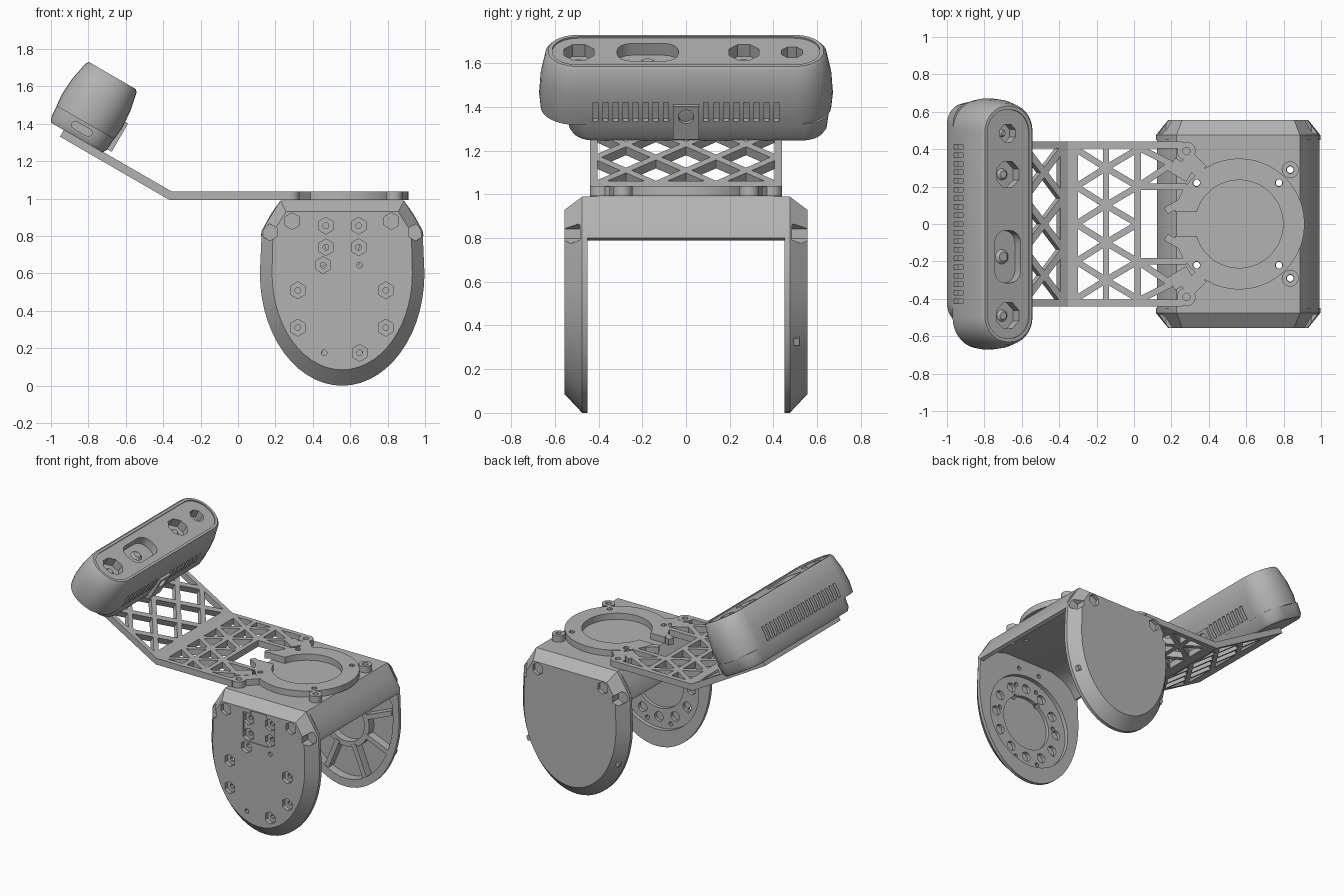
import bpy, bmesh
from math import sin, cos, pi, radians
from mathutils import Matrix, Vector

if "Cube" in bpy.data.objects:
    bpy.data.objects.remove(bpy.data.objects["Cube"], do_unlink=True)

grey = bpy.data.materials.new("matte grey")
grey.use_nodes = True
grey.diffuse_color = (0.45, 0.45, 0.45, 1)
grey.node_tree.nodes["Principled BSDF"].inputs["Base Color"].default_value = grey.diffuse_color

# Working frames: local x, y is the profile plane, local z the extrusion
UP = Matrix.Identity(4)
FRONT = Matrix(((1, 0, 0, 0), (0, 0, -1, 0), (0, 1, 0, 0), (0, 0, 0, 1)))
BACK = Matrix(((1, 0, 0, 0), (0, 0, 1, 0), (0, 1, 0, 0), (0, 0, 0, 1)))
SIDE = Matrix(((0, 0, 1, 0), (1, 0, 0, 0), (0, 1, 0, 0), (0, 0, 0, 1)))
TILT = Matrix.Rotation(radians(30), 4, 'Y')
CX = 0.557


def loft(bm, frame, rings, closed=False):
    """Skin a list of (profile, depth) rings."""
    rows = [[bm.verts.new(frame @ Vector((x, y, d))) for x, y in pts] for pts, d in rings]
    pairs = list(zip(rows, rows[1:])) + ([(rows[-1], rows[0])] if closed else [])
    for a, b in pairs:
        for i in range(len(a)):
            j = (i + 1) % len(a)
            bm.faces.new((a[i], a[j], b[j], b[i]))
    if not closed:
        bm.faces.new(rows[0])
        bm.faces.new(rows[-1])
    return bm


def prism(bm, frame, pts, d0, d1):
    return loft(bm, frame, [(pts, d0), (pts, d1)])


def circle(x, y, r, n=32):
    return [(x + r * cos(2 * pi * (i + .5) / n), y + r * sin(2 * pi * (i + .5) / n)) for i in range(n)]


def rect(x0, x1, y0, y1):
    return [(x0, y0), (x1, y0), (x1, y1), (x0, y1)]


def rounded(x, y, a, b, r, n=8):
    pts = []
    for k, (sx, sy) in enumerate(((1, 1), (-1, 1), (-1, -1), (1, -1))):
        for i in range(n + 1):
            t = (k + i / n) * pi / 2
            pts.append((x + sx * (a - r) + r * cos(t), y + sy * (b - r) + r * sin(t)))
    return pts


def tube(bm, frame, x, y, r, hole, d0, d1, n=32):
    out, inn = circle(x, y, r, n), circle(x, y, hole, n)
    return loft(bm, frame, [(out, d0), (out, d1), (inn, d1), (inn, d0)], closed=True)


def beam(bm, frame, p, q, w, d0, d1):
    p, q = Vector(p), Vector(q)
    t = (q - p).normalized()
    s = Vector((-t.y, t.x)) * w / 2
    return prism(bm, frame, [p + s, p - s, q - s, q + s], d0, d1)


def make(name, bm):
    bmesh.ops.recalc_face_normals(bm, faces=bm.faces)
    mesh = bpy.data.meshes.new(name)
    bm.to_mesh(mesh)
    bm.free()
    mesh.materials.append(grey)
    ob = bpy.data.objects.new(name, mesh)
    bpy.context.collection.objects.link(ob)
    return ob


def cut(ob, bm):
    tool = make("cutter", bm)
    tool.hide_render = True
    mod = ob.modifiers.new("cut", 'BOOLEAN')
    mod.operation, mod.solver, mod.object = 'DIFFERENCE', 'EXACT', tool
    bpy.context.view_layer.objects.active = ob
    bpy.ops.object.modifier_apply(modifier=mod.name)
    bpy.data.objects.remove(tool, do_unlink=True)


def holes(frame, spots, r, d0, d1, n):
    bm = bmesh.new()
    for x, y in spots:
        prism(bm, frame, circle(x, y, r, n), d0, d1)
    return bm


# Side plates: rounded shield with a chamfered outer edge
def shield(w, h, shoulder, top, n=28):
    low = [(CX + w * cos(pi * i / n), 0.6 - h * sin(pi * i / n)) for i in range(n + 1)]
    return [(CX + top[0], top[1]), (CX + shoulder[0], shoulder[1])] + low + \
           [(CX - shoulder[0], shoulder[1]), (CX - top[0], top[1])]


rim = shield(.44, .6, (.43, .83), (.33, .99))
face = shield(.375, .515, (.37, .82), (.3, .93))
corner = [(.29, .88), (.82, .88), (.17, .82), (.95, .82)]
bolts = [(.47, .855), (.645, .855), (.47, .74), (.645, .74), (.455, .645), (.32, .51),
         (.32, .31), (.79, .51), (.79, .31), (.65, .175)]
plates = {}
for name, frame in (("front_plate", FRONT), ("back_plate", BACK)):
    plate = make(name, loft(bmesh.new(), frame, [(rim, .45), (rim, .475), (face, .555)]))
    cut(plate, holes(frame, corner[:2], .045, .53, .6, 6))
    cut(plate, holes(frame, corner[2:], .045, .485, .6, 6))
    plates[name] = plate

# Front plate: bolt pockets, shallow cable tab and round inner recess
front = plates["front_plate"]
tab = [(.43, .72), (.48, .69), (.63, .69), (.68, .74), (.68, .88), (.62, .9), (.62, .92),
       (.49, .92), (.49, .9), (.43, .9)]
cut(front, prism(bmesh.new(), FRONT, tab, .547, .6))
cut(front, prism(bmesh.new(), FRONT, circle(CX, .47, .345, 48), .4, .48))
cut(front, prism(bmesh.new(), FRONT, circle(CX, .47, .2, 48), .47, .505))
ring_spots = [(CX + .265 * cos(i * pi / 6), .47 + .265 * sin(i * pi / 6)) for i in range(12)]
cut(front, holes(FRONT, ring_spots, .035, .47, .505, 12))
cut(front, holes(FRONT, bolts, .045, .525, .6, 6))
cut(front, holes(FRONT, bolts + [(.46, .175), (.65, .645)], .016, .4, .6, 8))

# Back plate: hollow inside with hub and radial ribs
pocket = shield(.39, .54, (.385, .7), (.33, .78))
cut(plates["back_plate"], prism(bmesh.new(), BACK, pocket, .4, .515))
bm = bmesh.new()
tube(bm, BACK, CX, .48, .19, .15, .46, .52)
for i in range(8):
    t = (i + .5) * pi / 4
    d = Vector((cos(t), sin(t)))
    c = Vector((CX, .48))
    beam(bm, BACK, c + d * .17, c + d * .405, .035, .455, .52)
make("back_plate_ribs", bm)

# Bridge: arched saddle joining the plates
half = [(.33, .99), (.38, .92), (.43, .83), (.435, .8), (.41, .79), (.37, .85), (.3, .9), (.2, .93)]
arch = [(CX + x, z) for x, z in half] + [(CX - x, z) for x, z in reversed(half)]
bridge = make("bridge", prism(bmesh.new(), FRONT, arch, -.452, .452))
screws = [(x, s * y) for s in (1, -1) for x, y in ((.335, .22), (.775, .22), (.835, .29), (.28, .29))]
cut(bridge, holes(UP, screws, .018, .7, 1.1, 8))

# Mounting ring with key slot and lugs
LOW, HIGH = .992, 1.038
ring = make("mount_ring", tube(bmesh.new(), UP, CX + .005, 0, .35, .235, LOW, HIGH, 64))
cut(ring, prism(bmesh.new(), UP, rect(.18, .36, -.065, .065), .9, 1.1))
cut(ring, holes(UP, screws, .02, .9, 1.1, 8))
bm = bmesh.new()
for s in (1, -1):
    tube(bm, UP, .835, s * .29, .045, .02, LOW, HIGH, 20)
    tube(bm, UP, .28, s * .39, .05, .02, LOW, HIGH, 20)
    beam(bm, UP, (.28, s * .36), (.36, s * .28), .08, LOW, HIGH - .001)
    beam(bm, UP, (.17, s * .07), (.26, s * .12), .04, LOW, HIGH - .001)
make("ring_lugs", bm)

# Arm, flat part: side rails, cross bar and triangular lattice
bm = bmesh.new()
prism(bm, UP, rect(-.37, -.3, -.44, .44), LOW, HIGH)
for s in (1, -1):
    prism(bm, UP, rect(-.3, .26, s * .405, s * .44), LOW, HIGH)
    beam(bm, UP, (.02, s * .2), (.28, s * .2), .035, LOW, HIGH)
    beam(bm, UP, (.02, s * .2), (.2, s * .32), .035, LOW, HIGH)
    beam(bm, UP, (.02, s * .41), (.2, s * .32), .035, LOW, HIGH)
    beam(bm, UP, (.2, s * .32), (.3, s * .26), .08, LOW, HIGH)
cols = [(-.31, (-.4, -.2, 0, .2, .4)), (-.15, (-.3, -.1, .1, .3)), (.02, (-.4, -.2, 0, .2, .4))]
for (xa, ya), (xb, yb) in zip(cols, cols[1:]):
    for a in ya:
        for b in yb:
            if abs(a - b) < .12:
                beam(bm, UP, (xa, a), (xb, b), .034, LOW, HIGH)
for x in (-.15, .02):
    prism(bm, UP, rect(x - .017, x + .017, -.42, .42), LOW, HIGH)
make("arm_flat", bm)

# Arm, raised part: rails, end pad and crossed struts
bm = bmesh.new()
B, T = .677, .722
prism(bm, TILT, rect(-.87, -.82, -.44, .44), B, T)
prism(bm, TILT, rect(-1.49, -1.33, -.44, .44), B, T)
for s in (1, -1):
    prism(bm, TILT, rect(-1.34, -.81, s * .405, s * .44), B, T)
for row in range(2):
    u0 = -.85 - .24 * row
    for k in (-1, 0, 1):
        y0, y1 = k * .275 - .1375, k * .275 + .1375
        beam(bm, TILT, (u0, y0), (u0 - .24, y1), .036, B, T)
        beam(bm, TILT, (u0, y1), (u0 - .24, y0), .036, B, T)
make("arm_raised", bm)

# Sensor bar: tapered rounded body
U = -1.41
layers = [(.178, .665, .81), (.185, .672, .88), (.178, .665, .98), (.157, .643, 1.085), (.145, .63, 1.1)]
sensor = make("sensor_body", loft(bmesh.new(), TILT, [(rounded(U, 0, a, b, a * .93), n) for a, b, n in layers]))
cut(sensor, prism(bmesh.new(), TILT, rounded(U, 0, .128, .612, .12), 1.092, 1.2))

# Lens wells
bm = holes(TILT, [(U, -.49), (U, .265)], .075, 1.03, 1.2, 8)
prism(bm, TILT, circle(U, .485, .052, 8), 1.03, 1.2)
prism(bm, TILT, rounded(U, -.175, .08, .14, .065, 4), 1.03, 1.2)
cut(sensor, bm)
bm = bmesh.new()
for y, r in ((-.49, .04), (-.175, .05), (.265, .04), (.485, .025)):
    loft(bm, TILT, [(circle(U, y, r, 12), 1.02), (circle(U, y, r * .5, 12), 1.045)])
make("lenses", bm)

# Cooling slots along both long sides
bm = bmesh.new()
for s in (1, -1):
    for i in range(-9, 10):
        if abs(i) > 1 or s < 0:
            y = i * .046
            prism(bm, TILT, rect(U + s * .155, U + s * .25, y - .012, y + .012), .83, .93)
cut(sensor, bm)

# Base of the sensor with an end slot, and the threaded mount block
base = make("sensor_base", loft(bmesh.new(), TILT, [
    (rounded(U, .055, .16, .575, .1), .718), (rounded(U, .055, .172, .59, .11), .74),
    (rounded(U, .055, .177, .6, .12), .815)]))
cut(base, prism(bmesh.new(), TILT @ FRONT, rounded(U, .772, .06, .02, .019, 4), .51, .6))
block = make("mount_block", prism(bmesh.new(), TILT @ SIDE, rect(-.06, .06, .745, .92), U + .14, U + .2))
cut(block, prism(bmesh.new(), TILT @ SIDE, circle(0, .866, .036, 16), U + .17, U + .3))

# Smooth shading with crisp edges
bpy.ops.object.select_all(action='DESELECT')
for ob in bpy.context.collection.objects:
    if ob.type == 'MESH' and grey.name in ob.data.materials:
        ob.select_set(True)
        bpy.context.view_layer.objects.active = ob
bpy.ops.object.shade_smooth_by_angle(angle=radians(30))
